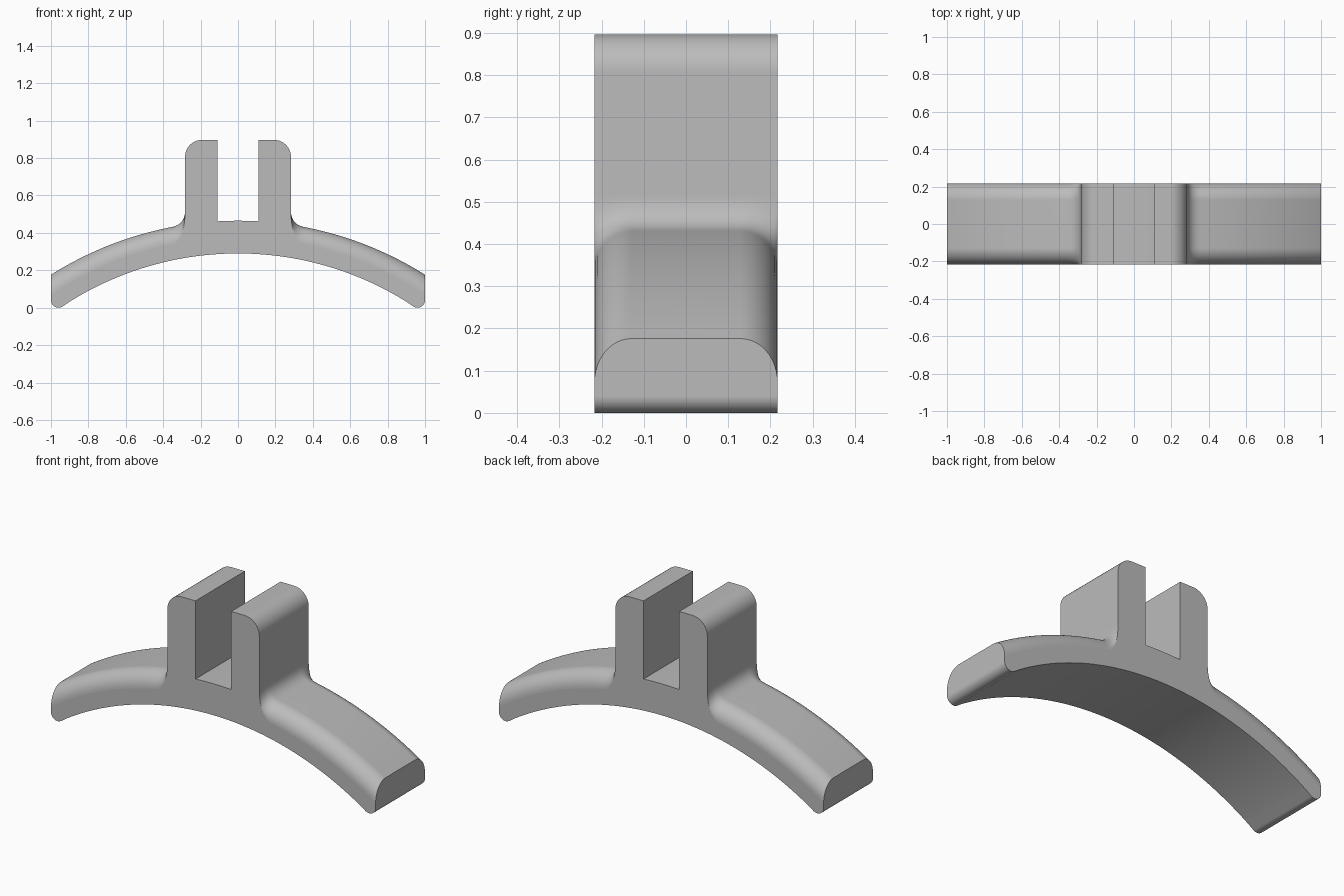
import bpy
import bmesh
import math

cube = bpy.data.objects.get("Cube")
if cube:
    bpy.data.objects.remove(cube, do_unlink=True)

# Main dimensions
CENTRE_Z, R_IN, R_OUT = -1.41, 1.70, 1.875   # concentric arcs of the arched band
HALF_W, EDGE_R = 0.217, 0.088                # band half depth, rounded top edges
SLOT, POST, TOP = 0.11, 0.283, 0.897         # slot and post half widths, post height
POST_R, FILLET, TIP_R = 0.09, 0.075, 0.04


def arc_z(x, radius):
    return CENTRE_Z + math.sqrt(radius * radius - x * x)


def spread(a, b, n):
    return [a + (b - a) * i / n for i in range(n + 1)]


def round_pts(cx, cz, r, start, end, n):
    return [(cx + r * math.cos(t), cz + r * math.sin(t)) for t in spread(start, end, n)]


def half_outline(drop):
    """Right half of the outline; drop lowers the band's top for the rounded edges."""
    radius = R_OUT - drop
    # underside and rounded tip
    cx, cz = 1 - TIP_R, TIP_R
    tip_angle = math.atan2(CENTRE_Z - cz, -cx)
    tip = round_pts(cx, cz, TIP_R, tip_angle, 0, 10)
    pts = [(x, arc_z(x, R_IN)) for x in spread(0, tip[0][0], 28)[:-1]] + tip
    # top of the arm
    foot = POST + FILLET
    pts += [(x, arc_z(x, radius)) for x in spread(1, foot, 24)]
    # fillet blending the arm into the post
    a, b = (foot, arc_z(foot, radius)), (POST, arc_z(POST, R_OUT) + FILLET)
    corner = (POST, arc_z(POST, radius))
    for t in spread(0, 1, 10)[1:]:
        pts.append(tuple((1 - t) ** 2 * a[i] + 2 * t * (1 - t) * corner[i] + t * t * b[i]
                         for i in (0, 1)))
    # post with rounded outer shoulder, then the slot floor
    pts += round_pts(POST - POST_R, TOP - POST_R, POST_R, 0, math.pi / 2, 10)
    pts.append((SLOT, TOP))
    pts += [(x, arc_z(x, R_OUT)) for x in spread(SLOT, 0, 5)]
    return pts


def outline(drop):
    half = half_outline(drop)
    return half + [(-x, z) for x, z in reversed(half[1:-1])]


# Depth slices, dense across the rounded edges
angles = spread(0, math.pi / 2, 12)
back = [(HALF_W - EDGE_R + EDGE_R * math.sin(t), EDGE_R * (1 - math.cos(t))) for t in angles]
slices = [(-y, d) for y, d in reversed(back)] + back

bm = bmesh.new()
rings = [[bm.verts.new((x, y, z)) for x, z in outline(d)] for y, d in slices]
count = len(rings[0])
for r0, r1 in zip(rings, rings[1:]):
    for i in range(count):
        j = (i + 1) % count
        bm.faces.new((r0[i], r0[j], r1[j], r1[i]))
caps = [bm.faces.new(rings[0]), bm.faces.new(rings[-1])]
bmesh.ops.recalc_face_normals(bm, faces=bm.faces)

# Smooth curved surfaces, crisp corners and flat side faces
for f in bm.faces:
    f.smooth = True
for e in bm.edges:
    e.smooth = e.calc_face_angle(0) < math.radians(30)
for f in caps:
    for e in f.edges:
        e.smooth = False

mesh = bpy.data.meshes.new("arched_bracket")
bm.to_mesh(mesh)
bm.free()

grey = bpy.data.materials.new("plain grey")
grey.use_nodes = True
colour = (0.5, 0.5, 0.5, 1)
grey.diffuse_color = colour
grey.node_tree.nodes["Principled BSDF"].inputs["Base Color"].default_value = colour
mesh.materials.append(grey)

bracket = bpy.data.objects.new("arched_bracket", mesh)
bpy.context.collection.objects.link(bracket)
normals = bracket.modifiers.new("even shading", 'WEIGHTED_NORMAL')
normals.keep_sharp = True
